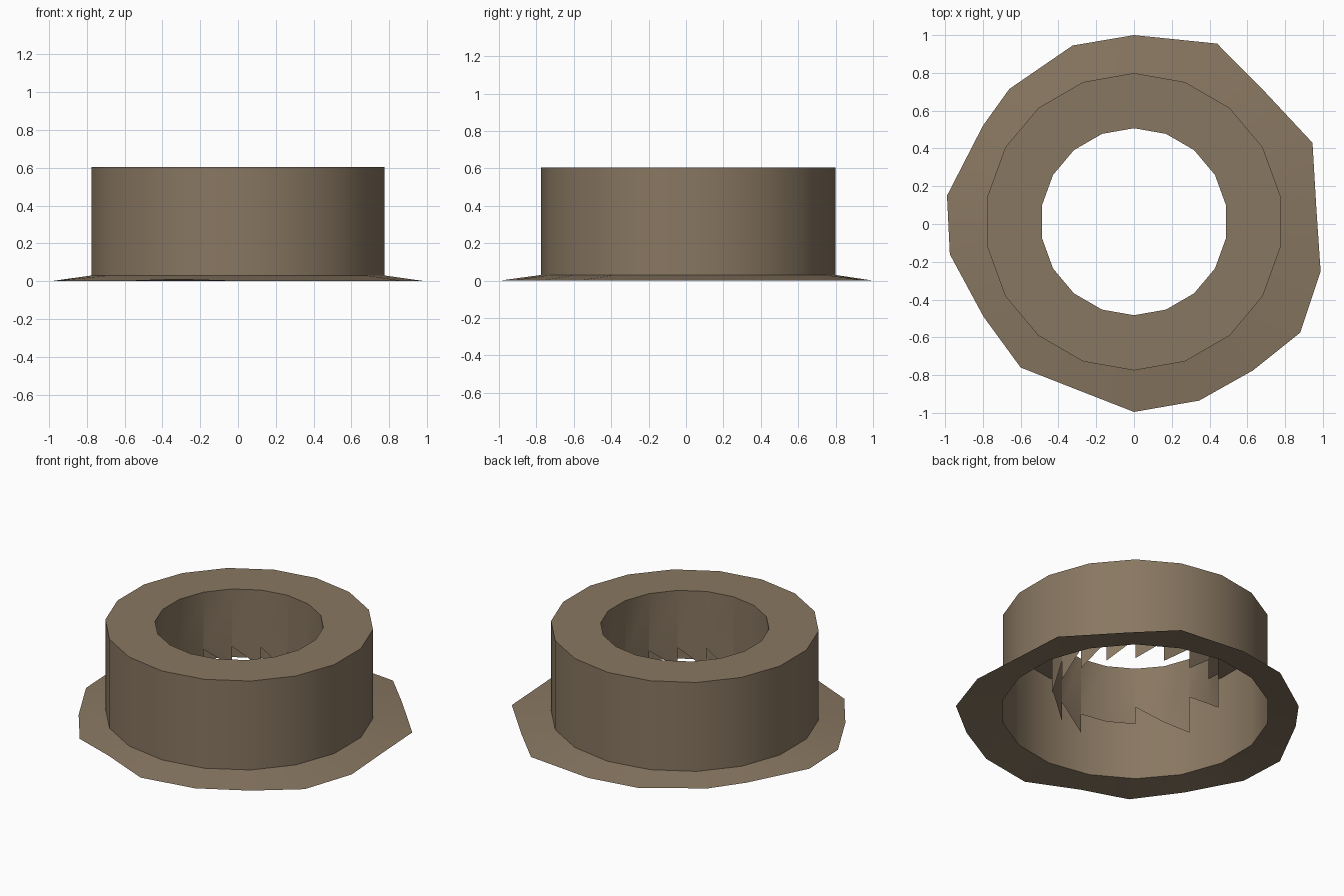
import bpy, bmesh, math

if "Cube" in bpy.data.objects:
    bpy.data.objects.remove(bpy.data.objects["Cube"])

N = 18          # sides of the ring
CY = 0.012      # ring centre in y
R_OUT, R_IN = 0.787, 0.495
TOP, FOOT = 0.605, 0.03

mat = bpy.data.materials.new("earth brown")
mat.diffuse_color = (0.25, 0.186, 0.121, 1)
mat.use_nodes = True
mat.node_tree.nodes["Principled BSDF"].inputs["Base Color"].default_value = mat.diffuse_color


def pt(i, r, z):
    """Ring point i, going clockwise from +y."""
    a = math.radians(90 - 20 * i)
    return (r * math.cos(a), CY + r * math.sin(a), z)


def build(name, quads, smooth=True):
    bm = bmesh.new()
    for q in quads:
        bm.faces.new([bm.verts.new(p) for p in q])
    bmesh.ops.remove_doubles(bm, verts=bm.verts, dist=1e-4)
    me = bpy.data.meshes.new(name)
    bm.to_mesh(me)
    bm.free()
    me.materials.append(mat)
    ob = bpy.data.objects.new(name, me)
    bpy.context.collection.objects.link(ob)
    if smooth:
        bpy.ops.object.select_all(action='DESELECT')
        ob.select_set(True)
        bpy.context.view_layer.objects.active = ob
        bpy.ops.object.shade_smooth_by_angle(angle=math.radians(40))
    return ob


# Outer wall
build("outer_wall", [(pt(i + 1, R_OUT, FOOT), pt(i, R_OUT, FOOT),
                      pt(i, R_OUT, TOP), pt(i + 1, R_OUT, TOP)) for i in range(N)])

# Flat rim on top
build("top_rim", [(pt(i + 1, R_OUT, TOP), pt(i, R_OUT, TOP),
                   pt(i, R_IN, TOP), pt(i + 1, R_IN, TOP)) for i in range(N)], False)

# Inner wall with a broken sawtooth lower edge: depth at start and end of each side
odd = {9: (0.375, 0.375), 10: (0.375, 0.375), 11: (0.26, 0.38),
       12: (0.38, 0.5), 13: (0.26, 0.38), 14: (0.38, 0.5)}
inner = []
for i in range(N):
    d0, d1 = odd.get(i, (0.37, 0.5))
    inner.append((pt(i, R_IN, TOP - d0), pt(i + 1, R_IN, TOP - d1),
                  pt(i + 1, R_IN, TOP), pt(i, R_IN, TOP)))
build("inner_wall", inner)

# Uneven earth skirt sloping to the ground
edge = [(0, 1.0), (0.44, 0.955), (0.66, 0.735), (0.945, 0.43), (0.965, 0.09),
        (0.988, -0.25), (0.88, -0.575), (0.63, -0.775), (0.345, -0.935),
        (0, -0.995), (-0.32, -0.87), (-0.6, -0.76), (-0.797, -0.49),
        (-0.975, -0.16), (-0.99, 0.15), (-0.8, 0.52), (-0.66, 0.715), (-0.325, 0.945)]
rim = [(x, y, 0.01 if i == 10 else 0) for i, (x, y) in enumerate(edge)]
build("ground_skirt", [(pt(i, R_OUT, FOOT), pt(i + 1, R_OUT, FOOT),
                        rim[(i + 1) % N], rim[i]) for i in range(N)])
for p in bpy.data.objects["ground_skirt"].data.polygons:
    if p.normal.z < 0:
        p.flip()
